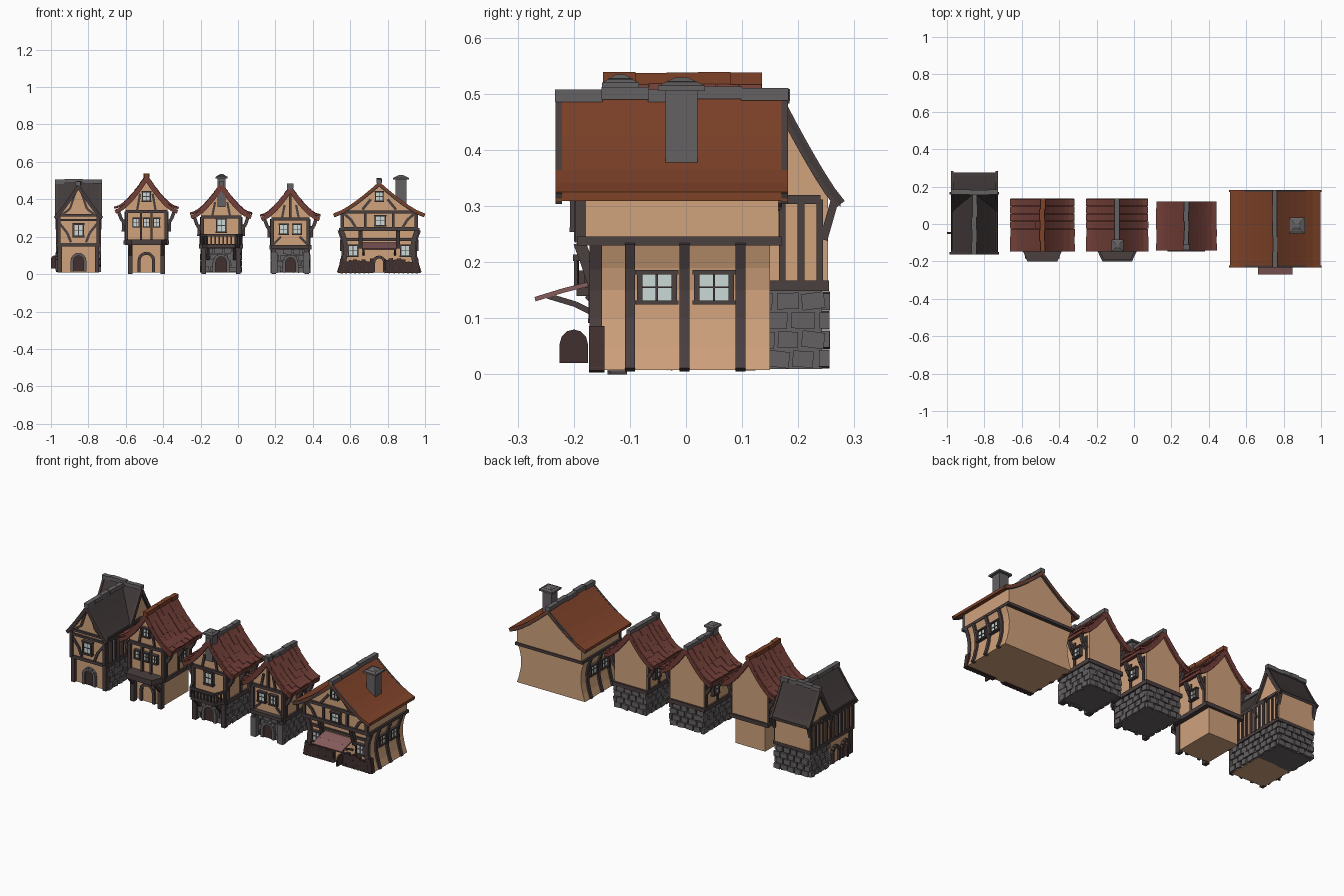
import bpy, bmesh, math, random
from mathutils import Matrix, Vector

if "Cube" in bpy.data.objects:
    bpy.data.objects.remove(bpy.data.objects["Cube"])
random.seed(4)
I = Matrix.Identity(4)
COL = {"plaster": (.63, .36, .2), "timber": (.07, .05, .05), "stone": (.13, .12, .125), "red_tile": (.17, .05, .04),
       "orange_tile": (.21, .055, .022), "dark_tile": (.055, .042, .042), "glass": (.6, .7, .68),
       "wood": (.055, .03, .03), "awning": (.25, .11, .11)}
MATS, PARTS = {}, {}
for n, c in COL.items():
    MATS[n] = bpy.data.materials.new(n)
    MATS[n].diffuse_color = (*c, 1)


def bm_of(part, mat):
    return PARTS.setdefault((part, mat), bmesh.new())


def face(cx, cy, deg=0):
    """Wall frame: local x along the wall, local -y outward."""
    return Matrix.Translation((cx, cy, 0)) @ Matrix.Rotation(math.radians(deg), 4, 'Z')


def box(part, mat, c, s, M=I, tilt=0):
    m = M @ Matrix.Translation(c) @ Matrix.Rotation(tilt, 4, 'Y') @ Matrix.Diagonal((*s, 1))
    bmesh.ops.create_cube(bm_of(part, mat), size=1, matrix=m)


def prism(part, mat, pts, y0, y1, M=I):
    bm = bm_of(part, mat)
    a = [bm.verts.new(M @ Vector((x, y0, z))) for x, z in pts]
    b = [bm.verts.new(M @ Vector((x, y1, z))) for x, z in pts]
    fs = [bm.faces.new(a), bm.faces.new(b[::-1])]
    for i in range(len(a)):
        j = (i + 1) % len(a)
        fs.append(bm.faces.new((a[j], a[i], b[i], b[j])))
    bmesh.ops.recalc_face_normals(bm, faces=fs)


def beam(part, mat, path, w, y0, y1, M=I):
    for p, q in zip(path, path[1:]):
        d = (Vector(q) - Vector(p)).normalized() * w / 2
        prism(part, mat, [(p[0] + d.y, p[1] - d.x), (q[0] + d.y, q[1] - d.x),
                          (q[0] - d.y, q[1] + d.x), (p[0] - d.y, p[1] + d.x)], y0, y1, M)


def window(h, M, u, z, w, ht):
    box(h + "_window_glass", "glass", (u, -.004, z), (w * .8, .014, ht * .8), M)
    for s in (-1, 1):
        box(h + "_window_frame", "timber", (u + s * w * .44, -.006, z), (w * .14, .026, ht), M)
        box(h + "_window_frame", "timber", (u, -.006, z + s * ht * .45), (w * 1.1, .028, ht * .13), M)
    box(h + "_window_frame", "timber", (u, -.006, z), (w * .06, .016, ht), M)
    box(h + "_window_frame", "timber", (u, -.006, z), (w, .016, ht * .05), M)


def arch(w, z0, zt):
    r = w / 2
    return [(-r, z0), (r, z0)] + [(r * math.cos(a * math.pi / 6), zt - r + r * math.sin(a * math.pi / 6)) for a in range(7)]


def door(h, M, w, z0, zt, frame, leaf):
    prism(h + "_door", leaf, arch(w, z0, zt), -.006, .01, M)
    beam(h + "_door_frame", frame, arch(w + .014, z0, zt + .007)[1:] + [(-w / 2 - .007, z0)], .016, -.016, .01, M)


def cobbles(h, M, w, z0, z1):
    rows = round((z1 - z0) / .033)
    n = max(2, round(w / .045))
    for r in range(rows):
        for i in range(n):
            u = -w / 2 + w * (i + .5 + (.2 if r % 2 else -.2)) / n
            box(h + "_cobbles", "stone", (u, random.uniform(-.003, .002), z0 + (r + .5) * (z1 - z0) / rows),
                (w / n * random.uniform(.75, .95), .018, .029), M, random.uniform(-.15, .15))


def rz(x, hw, ze, zr, p):
    return ze + (zr - ze) * max(0, 1 - abs(x) / hw) ** p


def gable(h, ww, zf, y0, y1, R, M):
    xs = [ww * (1 - i / 5) for i in range(11)]
    prism(h + "_upper_walls", "plaster", [(-ww, zf), (ww, zf)] + [(x, rz(x, *R) - .012) for x in xs], y0, y1, M)


def roof(h, mat, y0, y1, R, M, tiles=False, ridge="stone"):
    hw = R[0]
    top = [(hw * (i / 6 - 1), rz(hw * (i / 6 - 1), *R)) for i in range(13)]
    low = [(x, z - .016) for x, z in top]
    for a, b, c, d in zip(top, top[1:], low[1:], low):
        prism(h + "_roof", mat, [a, b, c, d], y0, y1, M)
    # bargeboards at both gable ends
    for y in (y0, y1 - .012):
        beam(h + "_bargeboards", mat if tiles else "timber", [(x, z - .012) for x, z in top], .02, y, y + .012, M)
    # ragged overlapping tiles
    if tiles:
        rows, cols = 6, 7
        for s in (-1, 1):
            for r in range(rows):
                xa, xb = hw * r / rows, hw * (r + 1.15) / rows
                za, zb = rz(xa, *R), rz(xb, *R)
                for c in range(cols):
                    L = math.hypot(xb - xa, zb - za) * random.uniform(.95, 1.15)
                    y = y0 + (y1 - y0) * (c + .5) / cols
                    box(h + "_roof_tiles", mat, (s * (xa + xb) / 2, y, (za + zb) / 2 + .007 + random.uniform(-.002, .003)),
                        (L, (y1 - y0) / cols * .96, .01), M, math.atan2(za - zb, s * (xb - xa)) - s * .06)
    # slightly wavy ridge cap
    for i in range(5):
        d = (y1 - y0) / 5
        box(h + "_ridge_cap", ridge, (random.uniform(-.003, .003), y0 + d * (i + .5), R[2] + .006 + random.uniform(-.003, .003)),
            (.026, d * 1.02, .022), M)


def chimney(h, c, w, z0, z1):
    box(h + "_chimney", "stone", (*c, (z0 + z1) / 2), (w * .68, w * .68, z1 - z0))
    box(h + "_chimney_cap", "stone", (*c, z1 - .012), (w, w, .01))
    bmesh.ops.create_cone(bm_of(h + "_chimney_cap", "stone"), cap_ends=True, segments=4, radius1=w * .68, radius2=w * .2, depth=.014,
                          matrix=Matrix.Translation((*c, z1)) @ Matrix.Rotation(math.pi / 4, 4, 'Z'))


def small_house(h, cx, wu, wl, y0, y1, zf, R, stone, ridge):
    M = face(cx, 0)
    ym, D = (y0 + y1) / 2, y1 - y0
    prism(h + "_lower_walls", "plaster" if not stone else "stone", [(-wl, .01), (wl, .01), (wl, zf), (-wl, zf)], y0 + .012, y1 - .005, M)
    gable(h, wu, zf, y0, y1, R, M)
    roof(h, "red_tile", y0 - .022, y1 + .015, R, M, True, ridge)
    F, S = face(cx, y0), [face(cx + wu, ym, 90), face(cx - wu, ym, -90)]
    if stone:
        for W, w in ((face(cx, y0 + .012), 2 * wl), (face(cx, y1 - .005, 180), 2 * wl),
                     (face(cx + wl, ym, 90), D), (face(cx - wl, ym, -90), D)):
            cobbles(h, W, w, .008, zf - .004)
    # front timber frame
    ztop = R[1] - .01
    for s in (-1, 1):
        box(h + "_frame", "timber", (s * (wu - .006), -.003, (zf + ztop) / 2), (.018, .022, ztop - zf), F)
        box(h + "_front_posts", "timber", (s * (wl - .008), 0, zf / 2), (.024, .03, zf), F)
        beam(h + "_frame", "timber", [(s * wu * .45, ztop), (s * wu * .3, R[2] - .09)], .012, -.008, .01, F)
        for y in (y0 + .012, ym, y1 - .02):
            beam(h + "_eave_brackets", "timber", [(s * wu, ztop - .07), (s * (wu + .022), ztop - .04), (s * (R[0] - .015), ztop + .004)],
                 .018, y - .009, y + .009, M)
            box(h + "_side_posts", "timber", (s * wu, y, (zf + ztop) / 2), (.012, .016, ztop - zf), M)
    box(h + "_frame", "timber", (0, -.004, ztop), (2 * wu, .018, .016), F)
    box(h + "_floor_belt", "timber", (0, ym, zf + .004), (2 * wu + .02, D + .02, .022), M)
    for W in S:
        window(h, W, .03 if W is S[0] else -.03, (zf + ztop) / 2 + .01, .055, .06)
    return M, F


def footprint(h, mat, M, pts, z0, z1):
    """Flat slab from a plan outline."""
    prism(h, mat, pts, -z1, -z0, M @ Matrix(((1, 0, 0, 0), (0, 0, 1, 0), (0, -1, 0, 0), (0, 0, 0, 1))))


# House one: dark roof with a cross wing behind
h, cx = "corner_house", -.853
M, F = face(cx, 0), face(cx, -.14)
RF, RB = (.125, .31, .48, 1.1), (.105, .315, .49, 1.15)
X = face(cx, .17, 90)
box(h + "_lower_walls", "plaster", (cx, -.02, .085), (.21, .21, .15))
box(h + "_stone_base", "stone", (cx, .16, .08), (.215, .165, .14))
gable(h, .112, .15, -.14, .18, RF, M)
gable(h, .083, .15, -.113, .113, RB, X)
roof(h + "_front", "dark_tile", -.163, .17, RF, M)
roof(h + "_rear", "dark_tile", -.125, .125, RB, X)
for W, w in ((face(cx, .245, 180), .22), (face(cx - .108, .16, -90), .17), (face(cx + .108, .06, 90), .36)):
    cobbles(h, W, w, .01, .148)
box(h + "_floor_belt", "timber", (cx, .055, .158), (.24, .4, .018))
for s, W in ((1, face(cx + .113, 0, 90)), (-1, face(cx - .113, 0, -90))):
    for i in range(12):
        box(h + "_side_posts", "timber", (s * (-.13 + i * .0335), -.001, .237), (.012, .014, .15), W)
    box(h + "_eave_beam", "timber", (s * .05, -.001, .312), (.38, .018, .016), W)
    for y in (.08, .245):
        beam(h + "_eave_brackets", "timber", [(s * y, .24), (s * (y + (.02 if y > .1 else -.02)), .31)], .014, -.01, .01, W)
    box(h + "_front_posts", "timber", (s * .1, 0, .085), (.022, .03, .15), face(cx, -.125))
    box(h + "_frame", "timber", (s * .105, -.002, .235), (.016, .02, .15), F)
    beam(h + "_frame", "timber", [(s * .04, .17), (s * .06, .22), (s * .1, .27)], .013, -.008, .01, F)
    beam(h + "_frame", "timber", [(s * .09, .315), (s * .045, .35), (s * .015, .44)], .012, -.008, .01, F)
for z in (.29, .315):
    box(h + "_frame", "timber", (0, -.002, z), (.22, .018, .012), F)
window(h, F, 0, .235, .06, .075)
door(h, face(cx, -.125), .055, .015, .1, "stone", "wood")
for y in (-.07, .02):
    door(h, face(cx - .106, y, -90), .045, .02, .1, "timber", "plaster")
prism(h + "_open_door", "wood", arch(.04, .03, .1), -.053, -.043, face(cx - .127, 0))

# House two: tall gable, plaster ground floor
h = "tall_house"
M, F = small_house(h, -.49, .112, .095, -.125, .12, .165, (.166, .345, .52, 1.5), False, "orange_tile")
footprint(h + "_bay_ledge", "timber", M, [(-.115, -.12), (.115, -.12), (.08, -.2), (-.08, -.2)], .155, .185)
for u in (-.055, 0, .055):
    window(h, F, u, .275, .036, .052)
for u in (-.028, .028):
    box(h + "_frame", "timber", (u, -.003, .25), (.011, .018, .16), F)
    beam(h + "_ledge_brackets", "timber", [(-.005, .09), (-.06, .155)], .014, u * 3 - .008, u * 3 + .008, face(-.49, -.118, 90))
window(h, F, 0, .415, .048, .055)
door(h, face(-.49, -.113), .065, .01, .105, "timber", "plaster")

# House three: stone base, balcony and front chimney
h = "balcony_house"
M, F = small_house(h, -.09, .108, .1, -.125, .12, .145, (.16, .315, .475, 1.5), True, "stone")
plan = [(-.11, -.12), (-.075, -.195), (.075, -.195), (.11, -.12)]
footprint(h + "_balcony_floor", "timber", M, plan, .14, .158)
for (ax, ay), (bx, by) in zip(plan, plan[1:]):
    a, b = Vector((ax, ay)), Vector((bx, by))
    W = M @ face(*((a + b) / 2), math.degrees(math.atan2(by - ay, bx - ax)))
    L = (b - a).length
    box(h + "_balcony_rail", "timber", (0, 0, .208), (L + .008, .012, .012), W)
    n = round(L / .022)
    for i in range(n + 1):
        box(h + "_balusters", "timber", (-L / 2 + i * L / n, 0, .18), (.007, .007, .05), W)
for s in (-1, 1):
    beam(h + "_balcony_brackets", "timber", [(-.005, .08), (-.06, .142)], .014, s * .07 - .008, s * .07 + .008, face(-.09, -.115, 90))
window(h, F, 0, .26, .055, .08)
door(h, face(-.09, -.122), .06, .01, .095, "stone", "wood")
chimney(h, (-.088, -.117), .066, .36, .527)

# House four: small stone-based house
h = "little_house"
M, F = small_house(h, .28, .102, .096, -.12, .105, .14, (.155, .305, .46, 1.5), True, "stone")
box(h + "_jetty_beam", "timber", (0, -.013, .147), (.2, .03, .02), F)
for s in (-1, 1):
    window(h, F, s * .036, .24, .05, .06)
    beam(h + "_frame", "timber", [(s * .09, .16), (s * .05, .2)], .012, -.008, .01, F)
    box(h + "_stone_pillars", "stone", (s * .085, 0, .06), (.035, .04, .11), F)
box(h + "_frame", "timber", (0, -.003, .36), (.014, .018, .14), F)
box(h + "_ridge_finial", "stone", (.28, -.125, .472), (.034, .03, .026))
door(h, face(.28, -.118), .055, .01, .09, "stone", "wood")

# House five: broad inn with waisted walls
h, cx = "inn", .755
M, F, U = face(cx, 0), face(cx, -.155), face(cx, -.188)
R = (.243, .325, .493, 1.3)
side = [(.217, .008), (.203, .05), (.192, .1), (.19, .15), (.197, .19), (.213, .235)]
prism(h + "_lower_walls", "plaster", side + [(-x, z) for x, z in side[::-1]], -.157, .15, M)
gable(h, .205, .235, -.188, .165, R, M)
roof(h, "orange_tile", -.233, .182, R, M)
box(h + "_floor_belt", "timber", (cx, -.012, .238), (.43, .365, .016))
for s in (-1, 1):
    for y in (-.1, -.003, .097):
        beam(h + "_curved_posts", "timber", [(s * x, z) for x, z in side], .02, y - .009, y + .009, M)
    W = face(cx + s * .19, 0, 90 * s)
    for y in (-.052, .05):
        window(h, W, s * y, .155, .07, .06)
    beam(h + "_corner_posts", "timber", [(s * (x - .01), z) for x, z in side], .026, -.172, -.15, M)
    box(h + "_corner_posts", "timber", (s * .198, 0, .28), (.018, .02, .09), U)
    window(h, F, s * .14, .125, .055, .065)
    beam(h + "_frame", "timber", [(s * .12, .24), (s * .15, .29), (s * .19, .325)], .014, -.008, .01, U)
    box(h + "_frame", "timber", (s * .075, -.002, .29), (.014, .018, .1), U)
    beam(h + "_frame", "timber", [(s * .09, .345), (s * .045, .4)], .014, -.008, .01, U)
    beam(h + "_jetty_brackets", "timber", [(0, .14), (-.02, .2), (-.033, .235)], .022, s * .1 - .01, s * .1 + .01, face(cx, -.157, 90))
    # flared planks along the front foot
    for i in range(8):
        u = s * (.04 + i * .0235)
        beam(h + "_base_planks", "wood", [(u * 1.02, .005), (u * .96, random.uniform(.065, .085))], .023, -.018, .01, F)
for z in (.333, .245):
    box(h + "_frame", "timber", (0, -.003, z), (.4, .018, .016), U)
box(h + "_frame", "timber", (0, -.003, .185), (.38, .018, .014), F)
window(h, U, .005, .285, .06, .06)
window(h, U, 0, .415, .045, .055)
door(h, F, .045, .008, .085, "timber", "plaster")
prism(h + "_open_door", "wood", arch(.05, .02, .08), -.036, -.028, face(cx, -.2, 90))
# awning on two struts
beam(h + "_awning", "awning", [(0, .165), (-.06, .15), (-.112, .134)], .008, -.092, .092, face(cx, -.157, 90))
for s in (-1, 1):
    beam(h + "_awning_struts", "timber", [(0, .105), (-.04, .125), (-.09, .14)], .01, s * .085 - .005, s * .085 + .005, face(cx, -.157, 90))
chimney(h, (.871, -.008), .084, .36, .522)

for (name, mat), bm in PARTS.items():
    me = bpy.data.meshes.new(name)
    bm.to_mesh(me)
    bm.free()
    me.materials.append(MATS[mat])
    bpy.context.collection.objects.link(bpy.data.objects.new(name, me))

for m in bpy.data.materials:
    if m.users and not m.is_grease_pencil:
        m.use_nodes = True
        m.node_tree.nodes["Principled BSDF"].inputs["Base Color"].default_value = m.diffuse_color
